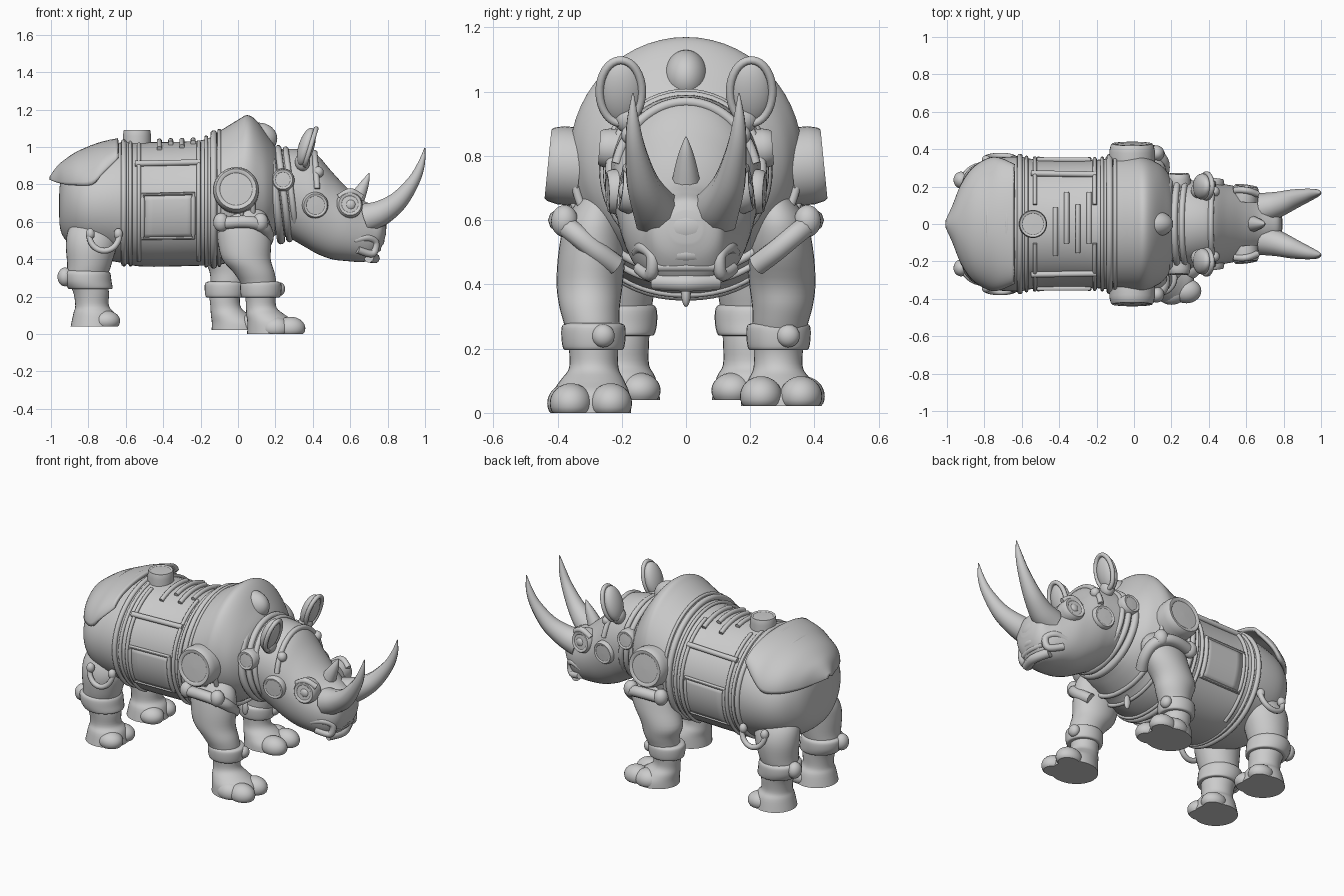
import bpy, bmesh, math
from mathutils import Vector
from math import sin, cos, pi

if "Cube" in bpy.data.objects:
    bpy.data.objects.remove(bpy.data.objects["Cube"])


def mesh(name, verts, faces):
    me = bpy.data.meshes.new(name)
    me.from_pydata(verts, [], faces)
    bm = bmesh.new()
    bm.from_mesh(me)
    bmesh.ops.recalc_face_normals(bm, faces=bm.faces)
    bm.to_mesh(me)
    bm.free()
    ob = bpy.data.objects.new(name, me)
    bpy.context.collection.objects.link(ob)
    return ob


def spline(st, sub=5):
    # Catmull-Rom through stations
    out = []
    for i in range(len(st) - 1):
        a, b, c, d = st[max(i - 1, 0)], st[i], st[i + 1], st[min(i + 2, len(st) - 1)]
        for k in range(sub):
            t = k / sub
            out.append([0.5 * (2 * q + (r - p) * t + (2 * p - 5 * q + 4 * r - s) * t * t
                        + (3 * q - p - 3 * r + s) * t ** 3) for p, q, r, s in zip(a, b, c, d)])
    return out + [list(st[-1])]


def loft(name, rings):
    n, m = len(rings[0]), len(rings)
    f = [(i * n + j, i * n + (j + 1) % n, (i + 1) * n + (j + 1) % n, (i + 1) * n + j)
         for i in range(m - 1) for j in range(n)]
    f += [tuple(range(n)), tuple(range((m - 1) * n, m * n))]
    return mesh(name, [p for r in rings for p in r], f)


def side(t, low):
    # sine, made fuller below the middle
    return math.copysign(abs(sin(t)) ** (low if cos(t) < 0 else 1), sin(t))


def along_x(name, st, low=1.0, n=56):
    # stations: x, z bottom, z top, half width
    return loft(name, [[(x, w * side(2 * pi * j / n, low), (b + t) / 2 + (t - b) / 2 * cos(2 * pi * j / n))
                        for j in range(n)] for x, b, t, w in spline(st)])


def along_z(name, st, n=32):
    # stations: z, centre x, centre y, radius x, radius y
    return loft(name, [[(cx + rx * cos(2 * pi * j / n), cy + ry * sin(2 * pi * j / n), z)
                        for j in range(n)] for z, cx, cy, rx, ry in spline(st, 4)])


def tube(name, pts, r, cyclic=False, radii=None):
    cu = bpy.data.curves.new(name, 'CURVE')
    cu.dimensions = '3D'
    cu.bevel_depth, cu.bevel_resolution, cu.use_fill_caps = r, 3, True
    rows = [list(p) + [k] for p, k in zip(pts, radii or [1] * len(pts))]
    if not cyclic:
        rows = spline(rows, 6)
    sp = cu.splines.new('POLY')
    sp.points.add(len(rows) - 1)
    for p, q in zip(sp.points, rows):
        p.co, p.radius = (q[0], q[1], q[2], 1), q[3]
    sp.use_cyclic_u = cyclic
    ob = bpy.data.objects.new(name, cu)
    bpy.context.collection.objects.link(ob)
    bpy.ops.object.select_all(action='DESELECT')
    ob.select_set(True)
    bpy.context.view_layer.objects.active = ob
    bpy.ops.object.convert(target='MESH')
    return ob


def ball(name, loc, rad, floor=-1, tilt=0):
    bpy.ops.mesh.primitive_uv_sphere_add(segments=28, ring_count=16)
    ob = bpy.context.object
    ob.name = name
    for v in ob.data.vertices:
        px, py, pz = [a * b for a, b in zip(v.co, rad)]
        x, z = px * cos(tilt) + pz * sin(tilt), pz * cos(tilt) - px * sin(tilt)
        v.co = (loc[0] + x, loc[1] + py, max(loc[2] + z, floor))
    return ob


def disc(name, base, d, r, depth, r2=None, lip=0.008):
    # Capped disc with a slightly raised rim
    d, base = Vector(d).normalized(), Vector(base)
    q, r2 = d.to_track_quat('Z', 'Y'), r2 or r
    prof = [(r, 0), (r, depth * .6), ((r + r2) / 2, depth * .9), (r2, depth), (r2 - lip, depth),
            (r2 - lip * 1.5, depth - lip * .4), (.002, depth - lip * .2)]
    return loft(name, [[base + q @ Vector((a * cos(2 * pi * j / 36), a * sin(2 * pi * j / 36), h))
                        for j in range(36)] for a, h in prof])


# Body
BODY = [(-.957, .66, .72, .03), (-.95, .56, .81, .14), (-.92, .50, .89, .225), (-.86, .45, .94, .305),
        (-.77, .41, .985, .348), (-.62, .38, 1.025, .36), (-.5, .36, 1.025, .343), (-.2, .365, 1.035, .343),
        (-.1, .37, 1.085, .36), (0, .40, 1.145, .365), (.05, .43, 1.17, .36), (.1, .46, 1.14, .34),
        (.16, .5, 1.06, .30), (.21, .54, .98, .22), (.22, .6, .9, .1)]
along_x("body", BODY, .9)
# Head and neck
HEAD = [(.1, .54, .98, .23), (.25, .52, .99, .235), (.35, .47, .985, .23), (.42, .43, .96, .225), (.5, .40, .87, .21),
        (.58, .39, .785, .193), (.66, .385, .72, .163), (.72, .40, .69, .135), (.77, .47, .665, .105), (.79, .53, .63, .05)]
along_x("head", HEAD, .75)


def surf(x, th, off=0.0, st=BODY, low=.9):
    for a, b in zip(st, st[1:]):
        if a[0] <= x <= b[0]:
            k = (x - a[0]) / (b[0] - a[0])
            _, lo, hi, w = [p + (q - p) * k for p, q in zip(a, b)]
            return (x, (w + off) * side(th, low), (lo + hi) / 2 + ((hi - lo) / 2 + off) * cos(th))


def patch(name, verts, cols, thick):
    rows = len(verts) // cols
    ob = mesh(name, verts, [(i * cols + j, i * cols + j + 1, (i + 1) * cols + j + 1, (i + 1) * cols + j)
                            for i in range(rows - 1) for j in range(cols - 1)])
    m = ob.modifiers.new("thickness", 'SOLIDIFY')
    m.thickness, m.offset = thick, 0
    return ob


# Bands around the body
for x, r in ((-.61, .015), (-.575, .01), (-.17, .01), (-.13, .018), (-.10, .01)):
    tube("body_band", [surf(x, 2 * pi * j / 64, .002) for j in range(64)], r, True)
# Ribs over the back
for x, a, b in ((-.42, -.5, .25), (-.36, -.3, .5), (-.3, -.45, .3), (-.24, -.3, .5), (-.68, -.2, .5), (-.78, -.4, .5)):
    o = .018 if x < -.6 else .004
    tube("back_rib", [surf(x, a + (b - a) * k / 8, o) for k in range(9)], .014)
disc("back_cap", (-.54, 0, 1.01), (0, 0, 1), .075, .08, .07)
# Shoulder hump nub
ball("hump_nub", (.11, 0, 1.045), (.1, .07, .085))

# Rump armour flap: x, top, half width, edge height
FLAP = [(-1, .835, .012, .825), (-.96, .89, .1, .81), (-.92, .925, .2, .80), (-.86, .965, .29, .795),
        (-.78, 1.0, .342, .80), (-.72, 1.02, .345, .86), (-.64, 1.037, .31, .94)]
patch("rump_flap", [(x, w * sin(t), e + (h - e) * cos(t)) for x, h, w, e in spline(FLAP, 4)
                    for t in [pi * (j / 32 - .5) for j in range(33)]], 33, .02)

for s in (-1, 1):
    # Side panels, bars and frames
    def path(*p):
        return [surf(x, s * t, .004) for x, t in p]
    patch("side_panel", [surf(-.5 + .27 * i / 6, s * (1.42 + .72 * j / 8), .004) for i in range(7) for j in range(9)], 9, .012)
    tube("upper_bar", path((-.55, .87), (-.2, .87)), .016)
    frame = [(-.51, 1.42), (-.24, 1.42)] + [(-.24, 1.42 + .09 * k) for k in range(1, 9)] \
        + [(-.51, 2.14 - .09 * k) for k in range(8)]
    tube("panel_frame", path(*frame), .013, True)
    for x in (-.53, -.21):
        tube("panel_strap", path(*[(x, .3 + .2 * k) for k in range(13)]), .011)
    # Hanging loop at the flank
    tube("flank_loop", [(-.715 + .08 * cos(a), s * (.345 + .02 * sin(-a)), .53 + .085 * sin(a))
                        for a in [pi * (1 + k / 10) for k in range(11)]], .016)
    for x in (-.79, -.64):
        ball("loop_knob", (x, s * .343, .535), (.024, .024, .03))
    # Shoulder disc
    disc("shoulder_disc", (-.01, s * .33, .765), (0, s, .1), .122, .1, .108, .014)
    # Shoulder guard wrapping the leg
    tube("shoulder_guard", [(-.1, s * .375, .59), (.02, s * .395, .6), (.1, s * .385, .59), (.15, s * .34, .555),
                            (.155, s * .28, .505), (.13, s * .22, .46)], .034)
    for x, y in ((-.09, .378), (.12, .378)):
        ball("guard_knob", (x, s * y, .597), (.042, .042, .05))

    # Front legs: the +y leg steps back
    lift, back = (.022, .19) if s > 0 else (0, 0)

    def sx(z):
        return -back * min(max((.55 - z) / .33, 0), 1)
    leg = [(.68, .03, .27, .09, .05), (.6, .03, .285, .14, .09), (.5, .035, .293, .143, .104), (.4, .045, .3, .13, .103),
           (.33, .085, .3, .11, .094), (.27, .11, .293, .095, .085), (.2, .12, .288, .082, .077), (.14, .125, .287, .082, .077),
           (.1, .15, .292, .105, .1), (.06, .18, .296, .13, .12), (0, .185, .296, .136, .125)]
    along_z("front_leg", [(max(z, lift), x + sx(z), s * y, a, b) for z, x, y, a, b in leg])
    cx = .122 + sx(.2)
    along_z("front_ankle_band", [(z, cx, s * .288, .09 + d, .08 + d) for z, d in
                                 ((.195, 0), (.2, .014), (.235, .02), (.27, .018), (.28, .002))])
    ball("front_band_knob", (cx + .1, s * .288 + .03, .24), (.03, .036, .036))
    for k, x in ((-.062, .28), (.062, .28), (s * .07, .2)):
        ball("front_toe", (x + sx(0), s * .296 + k, .03 + lift), (.08, .066, .062), lift)

    # Rear legs
    rear = [(.62, -.785, .18, .08, .07), (.55, -.785, .195, .125, .11), (.47, -.785, .21, .135, .12), (.37, -.795, .212, .118, .112),
            (.3, -.805, .21, .108, .1), (.22, -.785, .207, .095, .092), (.15, -.78, .205, .09, .09),
            (.11, -.77, .205, .11, .11), (.04, -.77, .205, .125, .125)]
    along_z("rear_leg", [(z, x, s * y, a, b) for z, x, y, a, b in rear])
    along_z("rear_ankle_band", [(z, x, s * .21, .105 + d, .098 + d) for z, x, d in
                                ((.24, -.79, 0), (.245, -.79, .014), (.28, -.803, .022), (.325, -.808, .02), (.34, -.81, .002))])
    ball("rear_band_knob", (-.925, s * .235, .305), (.04, .045, .05))
    for k in (-.06, .06):
        ball("rear_toe", (-.705, s * .205 + k, .07), (.075, .066, .055), .04)

    # Ears
    ball("ear", (.365, s * .2, 1.0), (.042, .07, .106), tilt=.3)
    tube("ear_rim", [(.388 + .03 * cos(a), s * .203 + .066 * sin(a), 1.0 + .098 * cos(a))
                     for a in [2 * pi * k / 32 for k in range(32)]], .013, True)
    ball("ear_base", (.345, s * .18, .92), (.04, .045, .05))
    # Goggle eyes and cheek discs
    disc("eye_goggle", (.59, s * .125, .685), (.12, s, .12), .072, .08, .06, .01)
    ball("eye", (.6, s * .185, .69), (.032, .025, .032))
    tube("brow", [(.54, s * .18, .73), (.6, s * .18, .762), (.66, s * .16, .73)], .018)
    disc("cheek_disc", (.41, s * .195, .69), (.1, s, -.05), .07, .05, .062)
    disc("neck_disc", (.24, s * .2, .82), (0, s, .08), .062, .07, .052)
    # Large horns
    tube("large_horn", [(.69, s * .085, .62), (.77, s * .105, .65), (.86, s * .135, .715), (.94, s * .157, .82),
                        (.98, s * .165, .91), (.999, s * .165, .995)], .078, radii=[1.05, .88, .66, .42, .25, .03])
    # Mouth corners
    tube("mouth_corner", [(.62, s * .15, .50), (.69, s * .135, .515), (.735, s * .105, .49), (.72, s * .11, .43),
                          (.64, s * .145, .45)], .02)

# Small horn
tube("small_horn", [(.63, 0, .71), (.66, 0, .77), (.685, 0, .82), (.7, 0, .86)], .042, radii=[1.1, .8, .45, .05])
# Lips and nose
ball("nose", (.71, 0, .58), (.085, .125, .085))
tube("upper_lip", [(.725, -.1, .49), (.755, 0, .495), (.725, .1, .49)], .028)
tube("lower_lip", [(.70, -.1, .41), (.73, 0, .405), (.70, .1, .41)], .028)
tube("mouth_bar", [(.735, -.085, .455), (.75, 0, .455), (.735, .085, .455)], .016)
# Brow strap across the head
tube("head_strap", [surf(.43 - .02 * cos(t), t, .004, HEAD) for t in [(-1.25 + 2.5 * k / 16) for k in range(17)]], .016)
for s in (-1, 1):
    ball("strap_knob", surf(.43, s * .85, .008, HEAD), (.028, .028, .03))
# Neck collars
for x, r, g in ((.2, .022, .012), (.245, .018, .005), (.285, .016, .0)):
    tube("neck_collar", [(x - .03 * cos(t), (.236 + g) * sin(t), .75 + (.237 + g) * cos(t))
                         for t in [2 * pi * k / 56 for k in range(56)]], r, True)
# Chest straps and pendant
for x, r in ((.08, .014), (.02, .011)):
    tube("chest_strap", [surf(x, pi + 1.3 * (k / 10 - 1), .008) for k in range(21)], r)
ball("chest_pendant", (.05, 0, .375), (.02, .015, .045))

# Smooth shading with crisp edges
bpy.ops.object.select_all(action='SELECT')
bpy.context.view_layer.objects.active = bpy.data.objects["body"]
bpy.ops.object.shade_smooth_by_angle(angle=math.radians(40))
